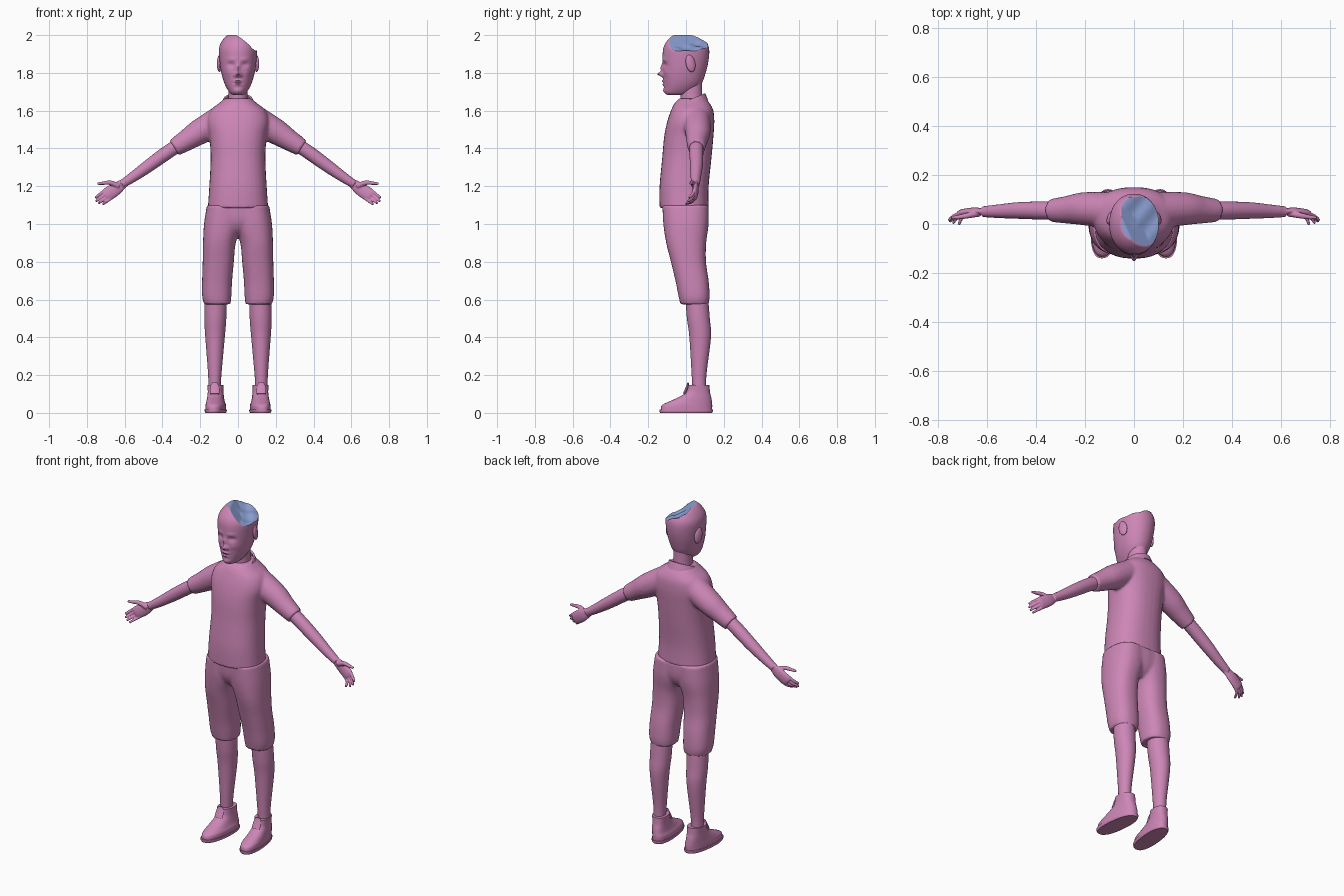
import bpy
import bmesh
from math import sin, cos, pi, exp, copysign
from mathutils import Vector, Matrix

cube = bpy.data.objects.get("Cube")
if cube:
    bpy.data.objects.remove(cube, do_unlink=True)


def material(name, colour):
    mat = bpy.data.materials.new(name)
    mat.use_nodes = True
    mat.diffuse_color = (*colour, 1)
    mat.node_tree.nodes["Principled BSDF"].inputs["Base Color"].default_value = (*colour, 1)
    return mat


PINK = material("clay_pink", (0.61, 0.24, 0.47))
BLUE = material("pale_blue", (0.27, 0.37, 0.69))


def refine(rows, steps):
    """Smooth curve through rows of numbers."""
    result = []
    last = len(rows) - 1
    for i in range(last):
        a, b, c, d = (rows[max(0, min(last, i + k))] for k in (-1, 0, 1, 2))
        for s in range(steps):
            t = s / steps
            result.append([q + t / 2 * (r - p + t * (2 * p - 5 * q + 4 * r - w + t * (3 * (q - r) + w - p)))
                           for p, q, r, w in zip(a, b, c, d)])
    result.append(list(rows[-1]))
    return result


def skin(bm, rings, closed=False):
    """Join rings of points with quads, then cap or close them."""
    loops = [[bm.verts.new(p) for p in ring] for ring in rings]
    n = len(loops[0])
    pairs = list(zip(loops, loops[1:]))
    if closed:
        pairs.append((loops[-1], loops[0]))
    for low, high in pairs:
        for i in range(n):
            j = (i + 1) % n
            bm.faces.new((low[i], low[j], high[j], high[i]))
    if not closed:
        bm.faces.new(loops[0][::-1])
        bm.faces.new(loops[-1])


def stack(bm, rows, steps=5, n=32, power=0.85, skew=0):
    """Horizontal rounded rings; each row is z, x low, x high, y front, y back."""
    rings = []
    for z, x0, x1, y0, y1 in refine(rows, steps):
        ring = []
        for i in range(n):
            c, s = cos(2 * pi * i / n), sin(2 * pi * i / n)
            x = (x0 + x1) / 2 + (x1 - x0) / 2 * copysign(abs(c) ** power, c)
            y = (y0 + y1) / 2 + (y1 - y0) / 2 * copysign(abs(s) ** power, s)
            ring.append((x + skew * y, y, z))
        rings.append(ring)
    skin(bm, rings)


def central(rows):
    return [(z, -w, w, front, back) for z, w, front, back in rows]


def tube(bm, path, flat=1.0, steps=5, n=20):
    """Tube along a path of x, y, z, radius; flat squashes its depth."""
    pts = refine(path, steps)
    rings = []
    for i, p in enumerate(pts):
        along = Vector(pts[min(i + 1, len(pts) - 1)][:3]) - Vector(pts[max(i - 1, 0)][:3])
        u = along.cross(Vector((0, 1, 0))).normalized()
        v = u.cross(along).normalized() * flat
        rings.append([Vector(p[:3]) + p[3] * (u * cos(2 * pi * k / n) + v * sin(2 * pi * k / n))
                      for k in range(n)])
    skin(bm, rings)


def mirror(bm):
    copy = bmesh.ops.duplicate(bm, geom=bm.verts[:] + bm.edges[:] + bm.faces[:])
    verts = [g for g in copy["geom"] if isinstance(g, bmesh.types.BMVert)]
    bmesh.ops.scale(bm, vec=(-1, 1, 1), verts=verts)


def finish(name, bm, voxel=0, smoothing=4):
    bmesh.ops.recalc_face_normals(bm, faces=bm.faces)
    mesh = bpy.data.meshes.new(name)
    bm.to_mesh(mesh)
    bm.free()
    mesh.materials.append(PINK)
    obj = bpy.data.objects.new(name, mesh)
    bpy.context.collection.objects.link(obj)
    bpy.ops.object.select_all(action="DESELECT")
    obj.select_set(True)
    bpy.context.view_layer.objects.active = obj
    bpy.ops.object.shade_smooth_by_angle(angle=0.8)
    if voxel:
        remesh = obj.modifiers.new("blend", "REMESH")
        remesh.mode = "VOXEL"
        remesh.voxel_size = voxel
        remesh.use_smooth_shade = True
        smooth = obj.modifiers.new("soften", "SMOOTH")
        smooth.factor = 0.5
        smooth.iterations = smoothing
    return obj


# Shirt: torso and sleeves blended together
bm = bmesh.new()
tube(bm, [(.08, .055, 1.56, .075), (.2, .062, 1.49, .068), (.27, .058, 1.445, .057), (.338, .055, 1.403, .047)])
mirror(bm)
stack(bm, central([(1.085, .16, -.14, .12), (1.2, .152, -.14, .12), (1.35, .145, -.126, .135),
                   (1.46, .152, -.116, .145), (1.54, .165, -.1, .15), (1.6, .148, -.08, .145),
                   (1.64, .1, -.06, .125), (1.665, .07, -.035, .1)]))
finish("shirt", bm, 0.008)

# Collar: folded band, open at the front, with dropped points
bm = bmesh.new()
rings = []
for k in range(41):
    a = -pi / 2 + 0.06 + k / 40 * (2 * pi - 0.12)
    front = max(0, -sin(a)) ** 6
    ring = []
    for r, z in ((.068, 0), (.078, .004), (.094, -.036 - .02 * front), (.08, -.04 - .02 * front)):
        ring.append((r * cos(a), 0.022 + r * 1.02 * sin(a), 1.655 + 0.034 * sin(a) + z))
    rings.append(ring)
skin(bm, rings)
finish("collar", bm)

# Neck
bm = bmesh.new()
stack(bm, central([(1.58, .06, -.03, .1), (1.66, .052, -.03, .088), (1.72, .05, -.03, .085),
                   (1.78, .05, -.03, .085)]), power=1)
finish("neck", bm)

# Head: smooth skull with sculpted face, and a broken hollow on the crown
bm = bmesh.new()
stack(bm, central([(1.682, .022, -.092, -.02), (1.695, .044, -.112, .03), (1.74, .07, -.118, .08),
                   (1.8, .088, -.122, .104), (1.87, .098, -.124, .12), (1.93, .1, -.12, .122),
                   (1.97, .084, -.1, .105), (2.0, .055, -.066, .075), (2.015, .015, -.02, .03)]),
      steps=9, n=96, power=0.95)
# Each feature: x, z, width, height, push toward the back
features = [(0, 1.793, .013, .012, -.03), (0, 1.825, .01, .02, -.012), (.016, 1.787, .008, .008, -.009),
            (.036, 1.843, .018, .011, .014), (.036, 1.842, .01, .005, -.006), (.035, 1.872, .022, .009, -.004),
            (0, 1.757, .02, .006, -.009), (0, 1.738, .018, .006, -.008), (0, 1.748, .024, .003, .005),
            (0, 1.705, .022, .012, -.006), (.05, 1.8, .018, .018, -.004)]
for v in bm.verts:
    x, y, z = v.co
    if y < -0.03:
        for fx, fz, w, h, push in features:
            v.co.y += push * exp(-((abs(x) - fx) / w) ** 2 - ((z - fz) / h) ** 2)


def hollow(x, y):
    wall = 1.965 - 0.9 * x - 0.4 * y
    floor = 1.955 - 0.4 * x + 0.006 * sin(60 * x + 1) * cos(50 * y)
    return min(2.0, max(wall, floor))


cut = set()
for v in bm.verts:
    level = hollow(v.co.x, v.co.y)
    if v.co.z > level:
        v.co.z = level
        cut.add(v)
blue_faces = [f.index for f in bm.faces if False]
bm.faces.index_update()
blue_faces = [f.index for f in bm.faces if all(v in cut for v in f.verts)]
head = finish("head", bm)
head.data.materials.append(BLUE)
for i in blue_faces:
    head.data.polygons[i].material_index = 1

# Ears
bm = bmesh.new()
tilt = Matrix.Rotation(0.2, 4, "X") @ Matrix.Rotation(0.3, 4, "Z")
place = Matrix.Translation((.098, .024, 1.85)) @ tilt @ Matrix.Diagonal((.012, .026, .046, 1))
bmesh.ops.create_uvsphere(bm, u_segments=20, v_segments=14, radius=1, matrix=place)
mirror(bm)
finish("ears", bm)

# Arms with hands, palms forward and fingers curled a little
bm = bmesh.new()
tube(bm, [(.28, .055, 1.44, .036), (.37, .055, 1.382, .037), (.47, .055, 1.31, .034),
          (.55, .052, 1.253, .028), (.615, .05, 1.21, .022)])
tube(bm, [(.6, .05, 1.22, .022), (.645, .052, 1.187, .034), (.69, .046, 1.157, .036), (.705, .042, 1.146, .03)],
     flat=0.45)
tube(bm, [(.63, .046, 1.2, .016), (.675, .035, 1.218, .012), (.715, .028, 1.216, .009), (.745, .026, 1.213, .006)])
across, outward = Vector((.55, 0, .83)), Vector((.8, 0, -.6))
for i, length in enumerate((.07, .078, .072, .055)):
    base = Vector((.685, .045, 1.16)) + across * (.026 - .0175 * i)
    middle = base + outward * length * .6 + Vector((0, -.012, 0))
    tip = base + outward * length + Vector((0, -.03 - .006 * i, 0))
    tube(bm, [(*base, .009), (*middle, .008), (*tip, .006)], n=12)
mirror(bm)
finish("arms_and_hands", bm, 0.0032, 3)

# Shorts: two wide legs blended with the hips
bm = bmesh.new()
stack(bm, [(.575, .04, .18, -.03, .12), (.62, .035, .19, -.04, .125), (.7, .031, .19, -.056, .12),
           (.8, .022, .187, -.08, .106), (.9, .012, .185, -.105, .107), (1.0, -.02, .18, -.12, .12),
           (1.1, -.02, .165, -.125, .12)])
mirror(bm)
stack(bm, central([(.94, .05, -.06, .07), (.97, .11, -.095, .1), (1.02, .165, -.118, .118),
                   (1.1, .165, -.125, .12)]))
finish("shorts", bm, 0.008)

# Lower legs
bm = bmesh.new()
stack(bm, [(.1, .093, .157, .035, .107), (.2, .088, .158, .03, .108), (.4, .07, .173, .018, .132),
           (.5, .062, .178, .005, .126), (.63, .06, .175, -.005, .115)], power=1)
mirror(bm)
finish("lower_legs", bm)

# Shoes: soles and ankle-high uppers, toes turned out
bm = bmesh.new()
stack(bm, [(0, .066, .17, -.136, .138), (.008, .062, .174, -.14, .142), (.018, .062, .174, -.14, .142)],
      steps=2, skew=-0.09)
mirror(bm)
finish("shoe_soles", bm)
bm = bmesh.new()
stack(bm, [(.014, .066, .17, -.134, .138), (.04, .066, .17, -.128, .139), (.06, .074, .168, -.09, .137),
           (.085, .08, .166, -.035, .133), (.11, .083, .165, 0, .127), (.148, .083, .167, .01, .124)],
      skew=-0.09)
mirror(bm)
finish("shoe_uppers", bm)

# Shoe tongues
bm = bmesh.new()
tube(bm, [(.123, -.01, .1, .026), (.123, .006, .135, .024), (.123, .012, .16, .014)], flat=0.3)
mirror(bm)
finish("shoe_tongues", bm)
